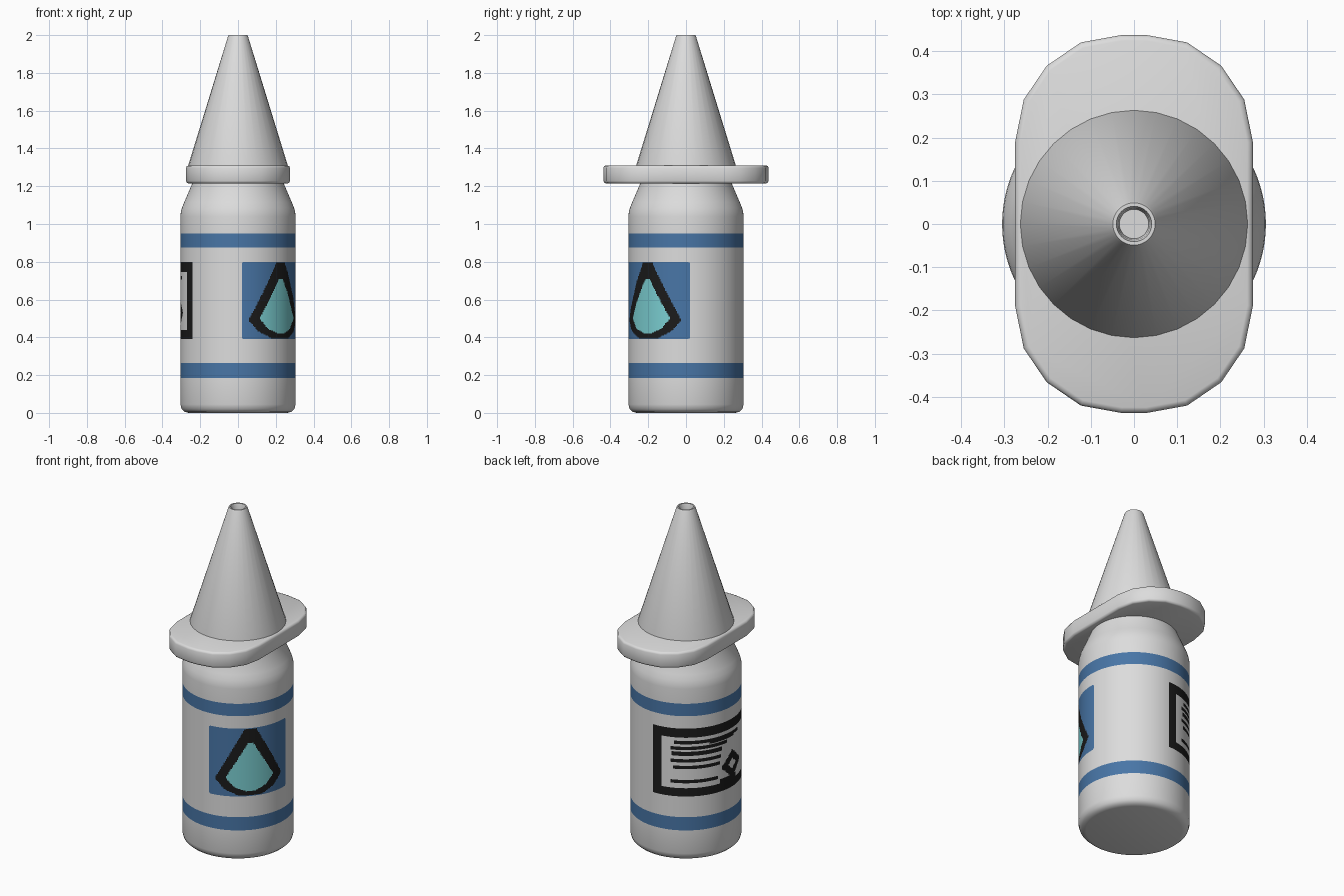
import bpy, bmesh, math

if "Cube" in bpy.data.objects:
    bpy.data.objects.remove(bpy.data.objects["Cube"])


def material(name, rgb):
    m = bpy.data.materials.new(name)
    m.diffuse_color = (*rgb, 1)
    m.use_nodes = True
    m.node_tree.nodes["Principled BSDF"].inputs["Base Color"].default_value = m.diffuse_color
    return m


white = material("off_white", (0.72, 0.72, 0.72))
blue = material("band_blue", (0.065, 0.18, 0.385))
black = material("ink_black", (0.011, 0.011, 0.011))
cyan = material("drop_cyan", (0.2, 0.63, 0.65))


def finish(bm, name, mats, angle=35):
    bmesh.ops.recalc_face_normals(bm, faces=bm.faces)
    me = bpy.data.meshes.new(name)
    bm.to_mesh(me)
    bm.free()
    for m in mats:
        me.materials.append(m)
    ob = bpy.data.objects.new(name, me)
    bpy.context.collection.objects.link(ob)
    me.shade_smooth()
    me.set_sharp_from_angle(angle=math.radians(angle))
    return ob


def lathe(name, profile, n, mats, rule=None):
    """Spin (radius, z) points around z, cap both ends, colour by rule."""
    bm = bmesh.new()
    rings = [[bm.verts.new((r * math.cos(2 * math.pi * i / n),
                            r * math.sin(2 * math.pi * i / n), z))
              for i in range(n)] for r, z in profile]
    for k, (a, b) in enumerate(zip(rings, rings[1:])):
        zc = (profile[k][1] + profile[k + 1][1]) / 2
        for i in range(n):
            j = (i + 1) % n
            f = bm.faces.new((a[i], a[j], b[j], b[i]))
            if rule:
                f.material_index = rule(360 * (i + 0.5) / n, zc)
    bm.faces.new(rings[0])
    bm.faces.new(rings[-1])
    return finish(bm, name, mats)


def inside(x, y, poly):
    hit = False
    for (x1, y1), (x2, y2) in zip(poly, poly[1:] + poly[:1]):
        if (y1 > y) != (y2 > y) and x < (x2 - x1) * (y - y1) / (y2 - y1) + x1:
            hit = not hit
    return hit


def mirrored(half):
    return half + [(-x, z) for x, z in reversed(half)]


# Drop outlines: degrees from the label centre, height
drop_outer = mirrored([(6, 0.797), (37.5, 0.49), (27, 0.43), (12, 0.395)])
drop_inner = mirrored([(2.5, 0.712), (26, 0.5), (17, 0.447), (5, 0.42)])
# Ruled strokes on the back panel: start angle, end angle, height, half height
strokes = [(112, 192, 0.717, 0.010), (109, 172, 0.680, 0.009),
           (110, 165, 0.648, 0.012), (109, 164, 0.606, 0.009),
           (111, 163, 0.566, 0.010), (109, 160, 0.480, 0.008),
           (150, 184, 0.700, 0.007), (163, 188, 0.452, 0.012)]


def paint(deg, z):
    # Two blue bands
    if 0.185 < z < 0.265 or 0.875 < z < 0.95:
        return 1
    if not 0.39 < z < 0.80:
        return 0
    # Square label with a drop
    d = (deg + 41 + 180) % 360 - 180
    if abs(d) < 45:
        if inside(d + 1, z, drop_inner):
            return 3
        if inside(d + 1, z, drop_outer):
            return 2
        corner = abs(d) > 44 and (z < 0.395 or z > 0.795)
        return 0 if corner else 1
    # Framed panel on the back left
    if 88.5 < deg < 218:
        if deg < 99 or deg > 207 or z > 0.745 or z < 0.44:
            return 2
        if any(a < deg < b and abs(z - h) < t for a, b, h, t in strokes):
            return 2
        ring = abs(deg - 181) / 17 + abs(z - 0.53) / 0.085
        if 0.38 < ring < 1:
            return 2
    return 0


# Bottle body: fine rows only where the label sits
body = [(0.262, 0), (0.283, 0.006), (0.298, 0.02), (0.305, 0.045),
        (0.305, 0.185), (0.305, 0.265)]
body += [(0.305, 0.39 + 0.005 * i) for i in range(83)]
body += [(0.305, 0.875), (0.305, 0.95), (0.305, 1.04), (0.303, 1.06),
         (0.297, 1.085), (0.285, 1.115), (0.242, 1.215), (0.24, 1.24)]
lathe("bottle", body, 288, [white, blue, black, cyan], paint)

# Nozzle cone with a recessed tip
lathe("nozzle", [(0.263, 1.29), (0.263, 1.312), (0.054, 1.99), (0.049, 2.0),
                 (0.041, 2.0), (0.037, 1.985), (0.034, 1.96)], 32, [white])

# Oval winged collar, outline quarter mirrored to four sides
quarter = [(0.275, 0.19), (0.255, 0.288), (0.202, 0.366), (0.123, 0.42), (0.03, 0.437)]
half = quarter + [(-x, y) for x, y in reversed(quarter)]
outline = half + [(-x, -y) for x, y in half]
bm = bmesh.new()
base = bm.faces.new([bm.verts.new((x, y, 1.215)) for x, y in outline])
ext = bmesh.ops.extrude_face_region(bm, geom=[base])
top = [v for v in ext["geom"] if isinstance(v, bmesh.types.BMVert)]
bmesh.ops.translate(bm, verts=top, vec=(0, 0, 0.095))
rim = [e for e in bm.edges if abs(e.verts[0].co.z - e.verts[1].co.z) < 1e-5]
bmesh.ops.bevel(bm, geom=rim, offset=0.013, segments=2, affect='EDGES', profile=0.5)
finish(bm, "collar", [white], 50)
